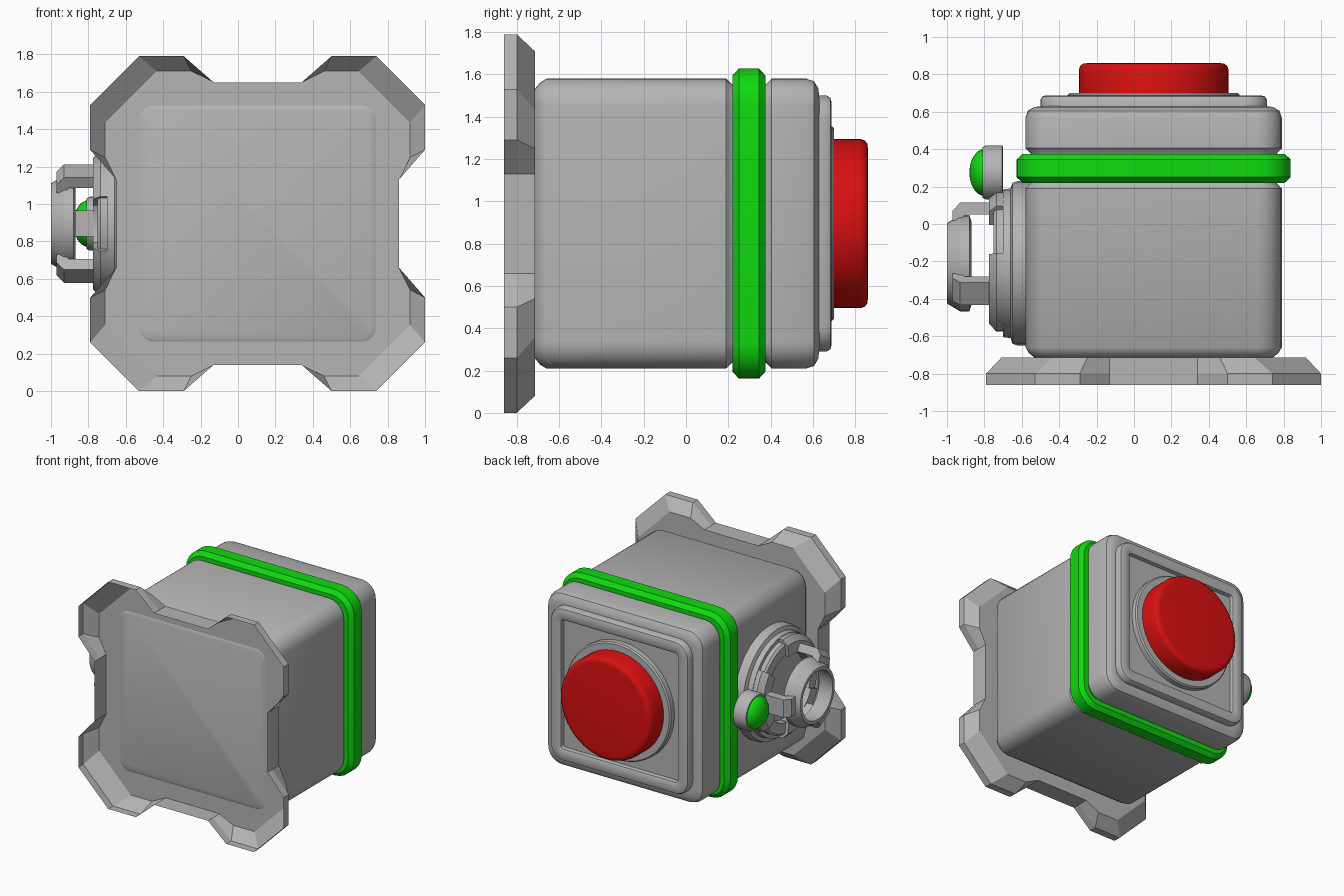
import bpy, bmesh, math
from mathutils import Vector

cube = bpy.data.objects.get("Cube")
if cube:
    bpy.data.objects.remove(cube)

CX, CZ = 0.105, 0.895      # centre line of the box
DIAL_Y = -0.21             # centre of the side dial


def material(name, color):
    m = bpy.data.materials.new(name)
    m.use_nodes = True
    m.diffuse_color = (*color, 1)
    m.node_tree.nodes["Principled BSDF"].inputs["Base Color"].default_value = (*color, 1)
    return m


GRAY = material("gray metal", (0.46, 0.46, 0.46))
GREEN = material("bright green", (0.005, 0.7, 0.005))
RED = material("button red", (0.7, 0.005, 0.005))


def skin(name, rings, mat, caps=(True, True), close=False, smooth=35):
    """Bridge successive point loops into one mesh."""
    bm = bmesh.new()
    loops = [[bm.verts.new(p) for p in ring] for ring in rings]
    pairs = list(zip(loops, loops[1:]))
    if close:
        pairs.append((loops[-1], loops[0]))
    for a, b in pairs:
        for i in range(len(a)):
            j = (i + 1) % len(a)
            bm.faces.new((a[i], a[j], b[j], b[i]))
    if not close:
        for want, loop in zip(caps, (loops[0], loops[-1])):
            if want:
                bm.faces.new(loop)
    bmesh.ops.remove_doubles(bm, verts=bm.verts, dist=1e-5)
    bmesh.ops.recalc_face_normals(bm, faces=bm.faces)
    mesh = bpy.data.meshes.new(name)
    bm.to_mesh(mesh)
    bm.free()
    mesh.materials.append(mat)
    ob = bpy.data.objects.new(name, mesh)
    bpy.context.collection.objects.link(ob)
    if smooth:
        bpy.ops.object.select_all(action='DESELECT')
        ob.select_set(True)
        bpy.context.view_layer.objects.active = ob
        bpy.ops.object.shade_smooth_by_angle(angle=math.radians(smooth))
    return ob


def rounded_square(y, half, radius, steps=6):
    pts = []
    for q in range(4):
        mid = math.radians(45 + 90 * q)
        sx, sz = math.copysign(1, math.cos(mid)), math.copysign(1, math.sin(mid))
        for k in range(steps + 1):
            a = math.radians(90 * (q + k / steps))
            pts.append((CX + sx * (half - radius) + radius * math.cos(a), y,
                        CZ + sz * (half - radius) + radius * math.sin(a)))
    return pts


def box_loft(name, profile, radius, mat, **kw):
    """Rounded square sections along y; corners shrink with the section."""
    big = max(h for _, h in profile)
    return skin(name, [rounded_square(y, h, max(radius - big + h, 0.02))
                       for y, h in profile], mat, **kw)


def lathe_y(name, profile, mat, n=48):
    return skin(name, [[(CX + r * math.cos(math.tau * i / n), y, CZ + r * math.sin(math.tau * i / n))
                        for i in range(n)] for y, r in profile], mat)


def around_dial(x, r, deg, side=0):
    """Point around the dial axis; angle 0 points to +y, side is a tangent shift."""
    a = math.radians(deg)
    return (x, DIAL_Y + r * math.cos(a) - side * math.sin(a),
            CZ + r * math.sin(a) + side * math.cos(a))


def sweep_dial(name, profile, mat, start=0, end=360, n=32):
    full = end - start == 360
    count = n if full else n + 1
    rings = [[around_dial(x, r, start + (end - start) * i / n) for x, r in profile]
             for i in range(count)]
    return skin(name, rings, mat, close=full, smooth=25)


# Flared front plate: an open dish whose corners spread outward
def plate_outline(y, lip, corner):
    quarter = [(0.235, 0.755), (0.355 + lip / 2, 0.815 + lip), (corner, 0.815 + lip)]
    quarter += [(z, x) for x, z in reversed(quarter)]
    pts = []
    for q in range(4):
        for x, z in quarter:
            for _ in range(q):
                x, z = z, -x
            pts.append((CX + x, y, CZ + z))
    return pts


skin("front_plate", [plate_outline(-0.715, 0, 0.54), plate_outline(-0.80, 0.08, 0.635),
                     plate_outline(-0.86, 0.08, 0.635)], GRAY, caps=(True, False), smooth=0)

# Box body, band and rear section
box_loft("body", [(-0.722, 0.61), (-0.712, 0.64), (-0.69, 0.667), (-0.66, 0.685),
                  (0.19, 0.685), (0.215, 0.66), (0.24, 0.65)], 0.13, GRAY)
box_loft("green_band", [(0.22, 0.64), (0.22, 0.70), (0.25, 0.733), (0.345, 0.733),
                        (0.375, 0.70), (0.375, 0.64)], 0.17, GREEN, smooth=25)
box_loft("rear_section", [(0.35, 0.65), (0.38, 0.66), (0.405, 0.685), (0.57, 0.685),
                          (0.605, 0.673), (0.625, 0.64), (0.63, 0.60)], 0.13, GRAY)
box_loft("rear_frame", [(0.62, 0.605), (0.665, 0.605), (0.682, 0.595), (0.688, 0.575),
                        (0.688, 0.525), (0.68, 0.51), (0.65, 0.505)], 0.12, GRAY)

# Push button
lathe_y("button_collar", [(0.64, 0.46), (0.69, 0.46), (0.70, 0.45), (0.70, 0.40)], GRAY)
lathe_y("button", [(0.68, 0.40), (0.825, 0.40), (0.845, 0.393), (0.857, 0.378),
                   (0.86, 0.355)], RED)

# Side dial: stepped base, then raised arcs with three lower gaps between
sweep_dial("dial_base", [(-0.56, 0), (-0.56, 0.44), (-0.62, 0.44), (-0.65, 0.43), (-0.66, 0.40),
                         (-0.70, 0.395), (-0.70, 0)], GRAY)
sweep_dial("dial_inner_ring", [(-0.69, 0.365), (-0.735, 0.365), (-0.75, 0.35), (-0.75, 0.27),
                               (-0.69, 0.26)], GRAY)
for k in range(3):
    mid = 120 * k
    sweep_dial(f"dial_arc_{k + 1}", [(-0.69, 0.39), (-0.735, 0.39), (-0.775, 0.35), (-0.775, 0.26),
                                     (-0.69, 0.26)], GRAY, mid - 38, mid + 38, 10)
    # Bent claw holding the outer ring
    claw = [(-0.76, 0.325), (-0.93, 0.325), (-0.97, 0.28), (-0.97, 0.23), (-0.925, 0.23),
            (-0.905, 0.26), (-0.76, 0.26)]
    skin(f"claw_{k + 1}", [[around_dial(x, r, mid, s) for x, r in claw] for s in (-0.07, 0.07)],
         GRAY, smooth=0)
sweep_dial("outer_ring", [(-1.0, 0.19), (-1.0, 0.215), (-0.93, 0.257), (-0.88, 0.257),
                          (-0.87, 0.225), (-0.87, 0.205)], GRAY)


# Lamp beside the dial, on a short arm
def lamp(name, profile, mat, n=32):
    rings = [[(x, 0.275 + r * math.cos(math.tau * i / n), CZ + r * math.sin(math.tau * i / n))
              for i in range(n)] for x, r in profile]
    return skin(name, rings, mat)


lamp("lamp_housing", [(-0.70, 0.135), (-0.705, 0.145), (-0.79, 0.145), (-0.81, 0.135),
                      (-0.81, 0.12)], GRAY)
dome = [(-0.80 - 0.08 * math.sin(a), 0.125 * math.cos(a))
        for a in (math.radians(d) for d in range(0, 90, 12))]
lamp("lamp_dome", dome, GREEN)
skin("lamp_arm", [[(x, y, CZ + s) for x, y in ((-0.76, 0.08), (-0.76, 0.18), (-0.70, 0.18),
                                               (-0.64, 0.14), (-0.64, 0.08))]
                  for s in (-0.06, 0.06)], GRAY, smooth=0)
